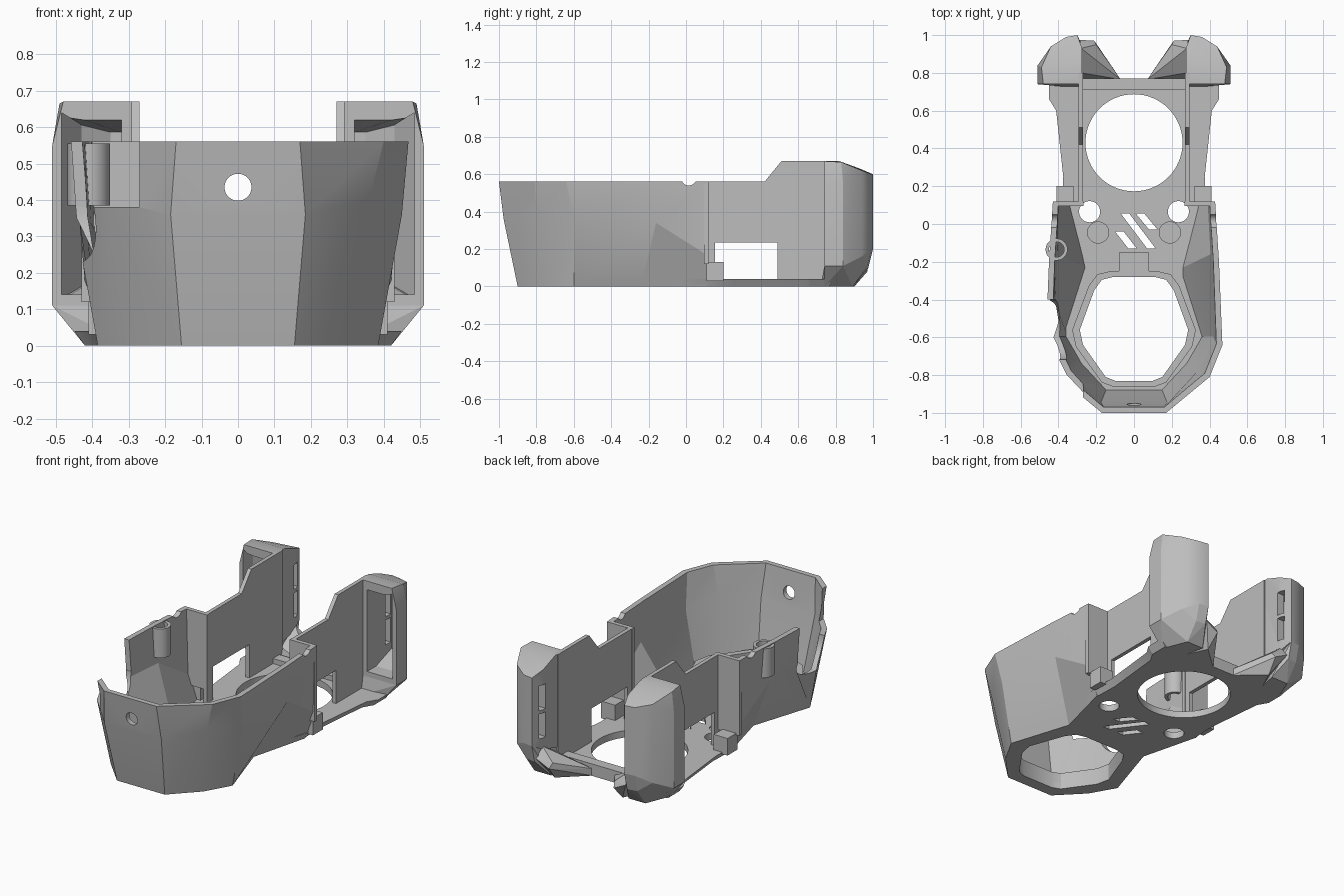
import bpy, bmesh, math
from mathutils import Vector

cube = bpy.data.objects.get("Cube")
if cube:
    bpy.data.objects.remove(cube, do_unlink=True)

GREY = (0.51, 0.51, 0.51, 1)
grey = bpy.data.materials.new("plain grey")
grey.use_nodes = True
grey.diffuse_color = GREY
grey.node_tree.nodes["Principled BSDF"].inputs["Base Color"].default_value = GREY


def make(name, bm):
    bmesh.ops.recalc_face_normals(bm, faces=bm.faces)
    mesh = bpy.data.meshes.new(name)
    bm.to_mesh(mesh)
    bm.free()
    mesh.materials.append(grey)
    obj = bpy.data.objects.new(name, mesh)
    bpy.context.collection.objects.link(obj)
    return obj


def loft(name, *sections):
    """Closed solid through a row of outlines with equal point counts."""
    bm = bmesh.new()
    rows = [[bm.verts.new(p) for p in s] for s in sections]
    n = len(rows[0])
    bm.faces.new(rows[0][::-1])
    bm.faces.new(rows[-1])
    for a, b in zip(rows, rows[1:]):
        for i in range(n):
            j = (i + 1) % n
            bm.faces.new((a[i], a[j], b[j], b[i]))
    return make(name, bm)


def prism(name, outline, z0, z1):
    return loft(name, [(x, y, z0) for x, y in outline], [(x, y, z1) for x, y in outline])


def box(name, x0, x1, y0, y1, z0, z1):
    return prism(name, [(x0, y0), (x1, y0), (x1, y1), (x0, y1)], z0, z1)


def side_plate(name, profile, x0, x1):
    return loft(name, [(x0, y, z) for y, z in profile], [(x1, y, z) for y, z in profile])


def cylinder(name, centre, radius, length, axis="Z", sides=48):
    bm = bmesh.new()
    bmesh.ops.create_cone(bm, cap_ends=True, segments=sides, radius1=radius,
                          radius2=radius, depth=length)
    turn = Vector((0, 0, 1)).rotation_difference(Vector([float(axis == k) for k in "XYZ"]))
    bmesh.ops.transform(bm, matrix=turn.to_matrix().to_4x4(), verts=bm.verts)
    bmesh.ops.translate(bm, vec=centre, verts=bm.verts)
    return make(name, bm)


def hull(name, points):
    bm = bmesh.new()
    for p in points:
        bm.verts.new(p)
    out = bmesh.ops.convex_hull(bm, input=bm.verts)
    bmesh.ops.delete(bm, geom=[v for v in out["geom_interior"] if v.is_valid], context="VERTS")
    return make(name, bm)


def cut(obj, *cutters):
    """Subtract the cutters, falling back to another solver on an empty result."""
    for c in cutters:
        for solver in ("EXACT", "MANIFOLD", "FLOAT"):
            mod = obj.modifiers.new("cut", "BOOLEAN")
            mod.operation, mod.solver, mod.object = "DIFFERENCE", solver, c
            graph = bpy.context.evaluated_depsgraph_get()
            mesh = bpy.data.meshes.new_from_object(obj.evaluated_get(graph))
            obj.modifiers.clear()
            if len(mesh.polygons) > 3:
                obj.data = mesh
                break
        bpy.data.objects.remove(c, do_unlink=True)


def smooth(obj, angle):
    bpy.ops.object.select_all(action="DESELECT")
    obj.select_set(True)
    bpy.context.view_layer.objects.active = obj
    bpy.ops.object.shade_smooth_by_angle(angle=math.radians(angle))


def both(half):
    """Counterclockwise outline from its right half, listed front to back."""
    return half + [(-x, y) for x, y in reversed(half)]


# Base plate, flared upward at the rear
half = [(.15, -.895), (.296, -.745), (.38, -.6), (.265, -.23), (.355, .1), (.35, .25),
        (.385, .6), (.42, .66), (.42, .77), (.07, .77)]
outline = both(half)
base = loft("base_plate", [(x, y, 0) for x, y in outline],
            [(x * (1.07 if y > .05 else 1), y, .04) for x, y in outline])
opening = both([(.10, -.83), (.15, -.81), (.27, -.64), (.287, -.56),
                (.21, -.35), (.17, -.295), (.11, -.28)])
cut(base, cylinder("fan_cut", (0, .43, 0), .257, 1, sides=64),
    prism("opening_cut", opening, -1, 1))
for s in (1, -1):
    cut(base, cylinder("screw_cut", (s * .235, .065, 0), .056, 1),
        cylinder("recess_cut", (s * .19, -.045, .04), .056, .02))
for x0, y0, x1, y1 in ((-.07, .055, .07, -.13), (.01, .055, .08, -.03), (-.1, -.04, -.03, -.13)):
    cut(base, prism("slot_cut", [(x0, y0), (x1, y1), (x1 + .045, y1), (x0 + .045, y0)], -1, 1))
smooth(base, 25)

# Raised collar round the front opening
collar = prism("opening_collar", [(x * 1.14, (y + .555) * 1.11 - .555) for x, y in opening], .02, .10)
cut(collar, prism("collar_cut", opening, -1, 1))
smooth(collar, 25)

# Faceted front shell: bottom, middle, top of each station, then the step to its inner face
stations = [((.155, -.9, 0), (.185, -.975, .36), (.17, -1, .56), (-.01, .03)),
            ((.30, -.75, 0), (.36, -.80, .40), (.40, -.81, .56), (-.025, .02)),
            ((.385, -.6, 0), (.45, -.6, .36), (.468, -.64, .56), (-.032, .005)),
            ((.27, -.24, 0), (.435, -.16, .34), (.45, -.2, .56), (-.03, 0)),
            ((.36, .11, 0), (.42, .11, .17), (.43, .11, .56), (-.03, 0))]
sections = []
for *outer, (dx, dy) in stations:
    sections.append(outer + [(x + dx, y + dy, z) for x, y, z in reversed(outer)])
mirrored = [[(-x, y, z) for x, y, z in sec] for sec in reversed(sections)]
shell = loft("front_shell", *mirrored, *sections)
cut(shell, cylinder("front_hole_cut", (0, -1, .435), .037, .4, "Y"),
    cylinder("rim_dip_cut", (0, .015, .58), .04, 2, "X"),
    box("corner_cut", -.7, -.27, -1.2, -.40, .38, .8),
    cylinder("corner_curve_cut", (-.5, -.56, .383), .158, .3, "X"))
smooth(shell, 18)

# Cable guide on the right wall
guide = cylinder("cable_guide", (-.41, -.135, .47), .058, .17)
cut(guide, cylinder("guide_cut", (-.41, -.135, .45), .04, 1))
smooth(guide, 30)

# Small latch and rear bar on the floor
box("floor_latch", -.08, .08, -.25, -.15, .02, .10)
box("rear_bar", -.27, .27, .71, .77, .02, .07)

wall_profile = [(.10, .02), (.80, .02), (.80, .67), (.51, .67), (.42, .56), (.10, .56)]
for s, side in ((1, "left"), (-1, "right")):
    # Thin rear side wall with a window
    wall = side_plate(side + "_wall", wall_profile, s * .27, s * .293)
    cut(wall, box("window_cut", -1, 1, .155, .49, .04, .235))

    # Step between shell and wall, with a low block behind it
    box(side + "_step_wall", *sorted((s * .268, s * .43)), .095, .12, .12, .56)
    box(side + "_step_block", *sorted((s * .32, s * .41)), .11, .20, .03, .13)

    # Hollow rear pillar, open to the front, with two slots in its inner face
    top = [(.275, .74, .67), (.48, .74, .67), (.49, .83, .665), (.275, .82, .67),
           (.275, .93, .63), (.30, 1, .60), (.36, .99, .60), (.44, .94, .62),
           (.51, .74, .55), (.51, .84, .55)]
    low = [(.275, .74, .11), (.275, .93, .16), (.30, 1, .20), (.36, .99, .20),
           (.44, .94, .16), (.51, .84, .11), (.51, .74, .11)]
    pillar = hull(side + "_pillar", [(s * x, y, z) for x, y, z in top + low])
    hollow = [(.32, .6), (.485, .6), (.485, .83), (.43, .915), (.35, .965), (.32, .965)]
    cut(pillar, loft("hollow_cut", [(s * x, y, .14) for x, y in hollow],
                     [(s * x, y, .64 - .4 * max(0, y - .83)) for x, y in hollow]))
    for z in (.23, .395):
        cut(pillar, box("slot_cut", *sorted((s * .2, s * .34)), .91, .957, z, z + .145))
    smooth(pillar, 25)

    # Tapered foot under the pillar
    foot = [(.29, .72, 0), (.36, .89, 0), (.25, .89, 0), (.42, .74, 0),
            (.51, .74, .11), (.51, .84, .11), (.44, .94, .16), (.36, .99, .20),
            (.30, 1, .20), (.36, .965, .10), (.30, .975, .10), (.28, .74, .11)]
    hull(side + "_foot", [(s * x, y, z) for x, y, z in foot])

    # Slanted brace from foot to floor
    brace = [(.07, .765, 0), (.07, .765, .04), (.22, .90, 0), (.21, .97, .08), (.20, .95, .11),
             (.28, .93, .18), (.28, .80, .10), (.28, .77, 0), (.29, .975, .12)]
    hull(side + "_brace", [(s * x, y, z) for x, y, z in brace])
